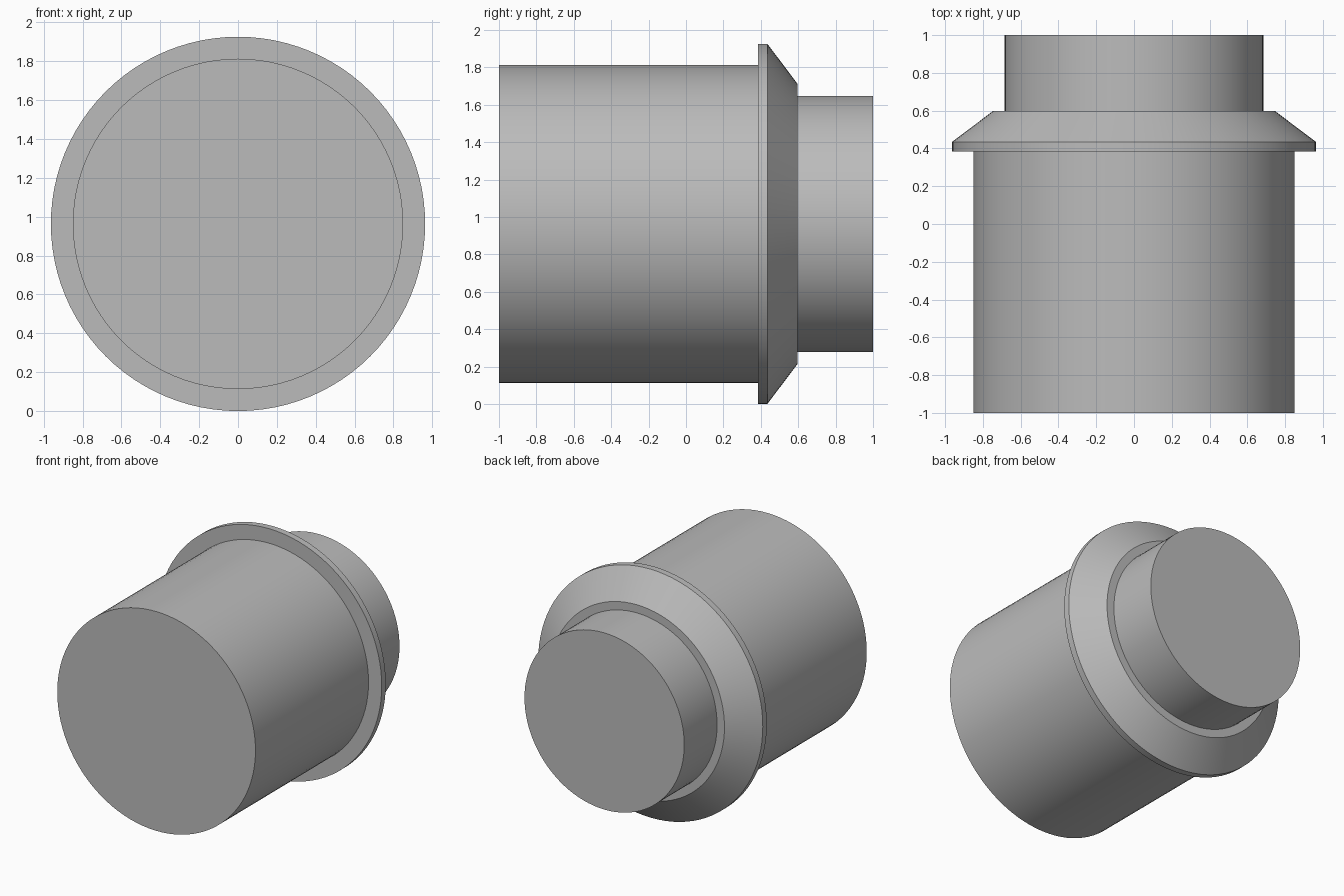
import bpy
import bmesh
from math import cos, sin, pi, radians

cube = bpy.data.objects.get("Cube")
if cube:
    bpy.data.objects.remove(cube, do_unlink=True)

SIDES = 96
AXIS_Z = 0.963

grey = bpy.data.materials.new("plain_grey")
grey.use_nodes = True
colour = (0.5, 0.5, 0.5, 1)
grey.diffuse_color = colour
grey.node_tree.nodes["Principled BSDF"].inputs["Base Color"].default_value = colour


def turned_part(name, profile):
    """Solid of revolution about the y axis from (y, radius) pairs, capped at both ends."""
    bm = bmesh.new()
    rings = [[bm.verts.new((r * cos(2 * pi * i / SIDES), y, r * sin(2 * pi * i / SIDES)))
              for i in range(SIDES)] for y, r in profile]
    for a, b in zip(rings, rings[1:]):
        for i in range(SIDES):
            j = (i + 1) % SIDES
            bm.faces.new((a[i], a[j], b[j], b[i]))
    bm.faces.new(rings[0])
    bm.faces.new(rings[-1])
    bmesh.ops.recalc_face_normals(bm, faces=bm.faces)
    mesh = bpy.data.meshes.new(name)
    bm.to_mesh(mesh)
    bm.free()
    mesh.materials.append(grey)
    obj = bpy.data.objects.new(name, mesh)
    obj.location.z = AXIS_Z
    bpy.context.collection.objects.link(obj)
    bpy.ops.object.select_all(action="DESELECT")
    obj.select_set(True)
    bpy.context.view_layer.objects.active = obj
    bpy.ops.object.shade_smooth_by_angle(angle=radians(25))
    return obj


# Wide front cylinder
turned_part("main_barrel", [(-1, 0.85), (0.385, 0.85)])
# Flange with a thin rim and a tapered back
turned_part("flange_collar", [(0.385, 0.963), (0.435, 0.963), (0.597, 0.748)])
# Narrower rear cylinder
turned_part("rear_neck", [(0.597, 0.685), (1, 0.685)])
